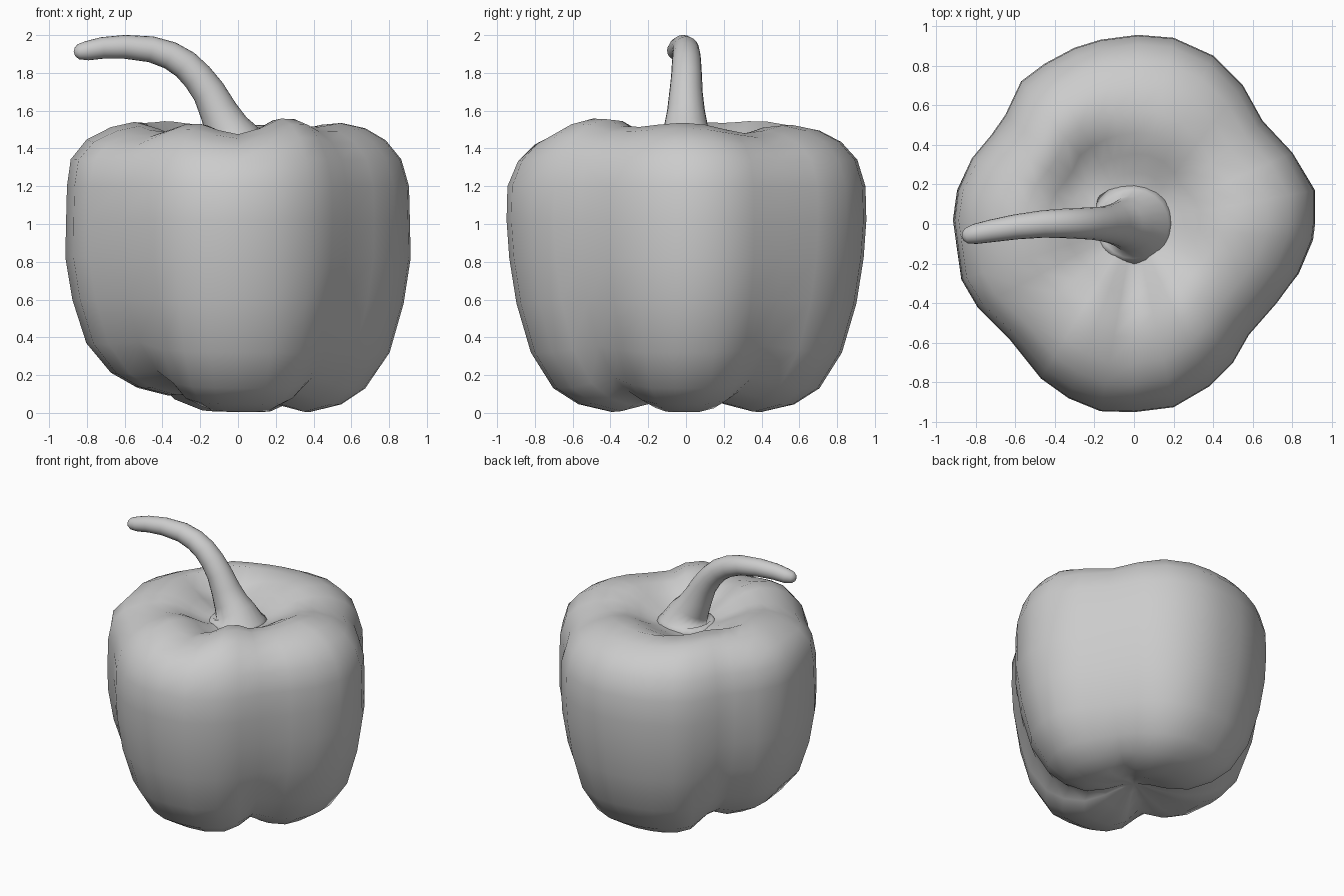
import bpy, bmesh, math
from mathutils import Vector

if "Cube" in bpy.data.objects:
    bpy.data.objects.remove(bpy.data.objects["Cube"])


def make_object(name, rings, cap_start, cap_end):
    """Loft closed rings of points, closing each end with a fan to a point."""
    bm = bmesh.new()
    loops = [[bm.verts.new(p) for p in ring] for ring in rings]
    n = len(loops[0])
    for a, b in zip(loops, loops[1:]):
        for i in range(n):
            j = (i + 1) % n
            bm.faces.new((a[i], a[j], b[j], b[i]))
    for loop, tip in ((loops[0], cap_start), (loops[-1], cap_end)):
        v = bm.verts.new(tip)
        for i in range(n):
            bm.faces.new((loop[i], loop[(i + 1) % n], v))
    bmesh.ops.recalc_face_normals(bm, faces=bm.faces)
    mesh = bpy.data.meshes.new(name)
    bm.to_mesh(mesh)
    bm.free()
    for p in mesh.polygons:
        p.use_smooth = True
    obj = bpy.data.objects.new(name, mesh)
    bpy.context.collection.objects.link(obj)
    return obj


def bump(angle, centre, width):
    d = (angle - centre + 180) % 360 - 180
    return math.exp(-(d / width) ** 2)


def rim_height(angle):
    """Shoulder height around the top, smoothly interpolated."""
    keys = [(0, 1.535), (40, 1.48), (70, 1.525), (95, 1.52), (140, 1.5), (180, 1.54),
            (222, 1.485), (245, 1.535), (270, 1.475), (300, 1.565), (320, 1.51), (360, 1.535)]
    for (a0, z0), (a1, z1) in zip(keys, keys[1:]):
        if a0 <= angle <= a1:
            t = (angle - a0) / (a1 - a0)
            return z0 + (z1 - z0) * t * t * (3 - 2 * t)


# Body: widest outline with four lobes
outline = [(.91, 0), (.91, .17), (.8, .36), (.65, .52), (.55, .7), (.4, .85), (.2, .94),
           (.02, .955), (-.17, .93), (-.3, .89), (-.45, .81), (-.57, .72), (-.65, .55),
           (-.72, .45), (-.82, .33), (-.89, .17), (-.91, .02), (-.87, -.28), (-.79, -.42),
           (-.63, -.58), (-.47, -.78), (-.33, -.88), (-.17, -.945), (0, -.95), (.2, -.925),
           (.38, -.82), (.5, -.7), (.58, -.56), (.72, -.4), (.83, -.25), (.9, -.08)]

# Profile: radius fraction, height, shoulder weight, bottom weight
profile = [(.1, .1, 0, .2), (.24, .045, 0, .6), (.42, .005, 0, 1), (.6, .045, 0, 1),
           (.74, .13, 0, .85), (.865, .32, 0, .5), (.945, .58, 0, .2), (.985, .82, 0, .05),
           (1, 1.02, 0, 0), (.995, 1.2, 0, 0), (.95, 1.345, .15, 0), (.86, 1.455, .6, 0),
           (.74, 1.525, .9, 0), (.6, 1.555, 1, 0), (.48, 1.545, 1, 0), (.37, 1.495, .9, 0),
           (.27, 1.43, .5, 0), (.17, 1.39, .1, 0)]
rings = []
for f, z, top, bottom in profile:
    ring = []
    for x, y in outline:
        a = math.degrees(math.atan2(y, x)) % 360
        groove = sum(bump(a, c, 13) for c in (39, 145, 223, 317))
        left = bump(a, 185, 40)
        s = f * (1 - bottom * .09 * groove)
        h = z + top * (rim_height(a) - 1.555) + bottom * (.07 * groove + .1 * left)
        # Fuller side walls on the left and right, fuller left shoulder
        if .3 < z < .9:
            s *= 1 + .02 * abs(math.cos(math.radians(a))) ** 3
        if 1.3 < z < 1.5 and f > .8:
            s *= 1 + .025 * left - .015 * bump(a, 270, 40)
        # Back left: raised outer shoulder around a deeper pit
        if top > .5 and f > .55:
            h += .045 * bump(a, 137, 22)
        if top and f < .5:
            h -= .08 * top * bump(a, 140, 35)
        ring.append((x * s, y * s, h))
    rings.append(ring)
make_object("pepper_body", rings, (0, 0, .12), (0, 0, 1.38))

# Stem: curved, tapering tube with flared base (x, y, z, radius)
path = [(0, 0, 1.36, .23), (0, 0, 1.41, .175), (-.025, 0, 1.45, .14), (-.06, 0, 1.51, .118),
        (-.105, 0, 1.6, .1), (-.155, 0, 1.7, .088), (-.215, .003, 1.78, .082),
        (-.28, .003, 1.845, .078), (-.36, .003, 1.893, .074), (-.46, 0, 1.925, .069),
        (-.6, -.015, 1.938, .063), (-.72, -.035, 1.932, .057),
        (-.8, -.05, 1.917, .051), (-.845, -.06, 1.912, .04), (-.863, -.063, 1.911, .022)]
points = [Vector(p[:3]) for p in path]
stem = []
for i, p in enumerate(points):
    t = (points[min(i + 1, len(path) - 1)] - points[max(i - 1, 0)]).normalized()
    if i < 2:
        t = Vector((0, 0, 1))
    side = Vector((0, 1, 0))
    side = (side - t * side.dot(t)).normalized()
    up = t.cross(side)
    stem.append([p + path[i][3] * (math.cos(k * math.tau / 20) * side
                 + math.sin(k * math.tau / 20) * up) for k in range(20)])
make_object("pepper_stem", stem, points[0], (-.87, -.065, 1.911))
